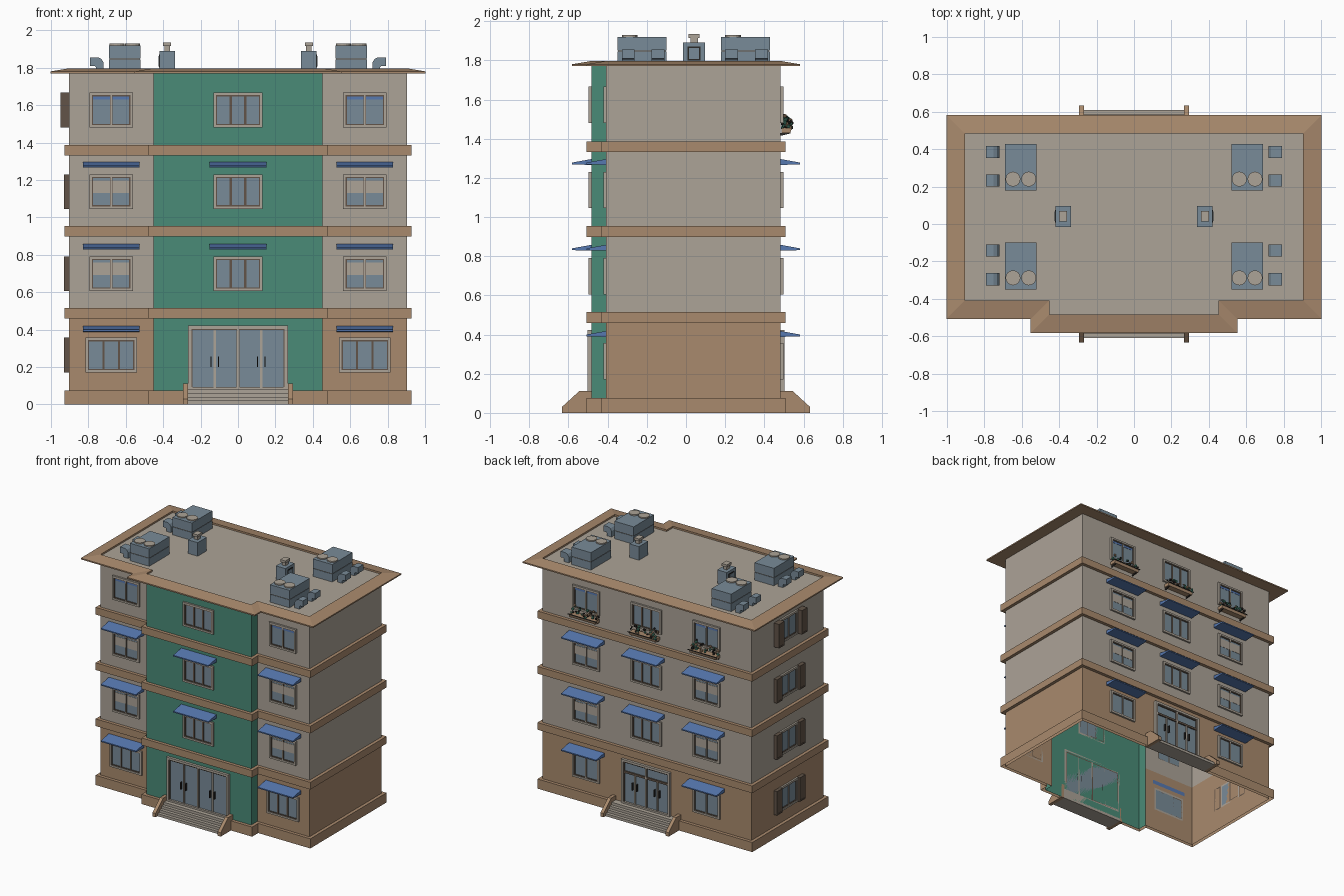
import bpy, bmesh, math, random
from mathutils import Matrix, Vector

if "Cube" in bpy.data.objects:
    bpy.data.objects.remove(bpy.data.objects["Cube"])
random.seed(4)

def srgb(r, g, b):
    return tuple(((c / 255 + 0.055) / 1.055) ** 2.4 if c > 10 else c / 3295 for c in (r, g, b)) + (1.0,)

MATS = {}
for n, c in {"beige": (172, 163, 151), "brown": (169, 138, 109), "green": (74, 139, 119),
             "awning_blue": (86, 120, 176), "blue_grey": (121, 139, 152),
             "dark_brown": (98, 84, 72), "near_black": (42, 40, 38)}.items():
    MATS[n] = bpy.data.materials.new(n)
    MATS[n].diffuse_color = srgb(*c)

# Wall frames: (u along wall, d outward, z up) -> world
FRONT, BACK, HALF_X, MAIN = -0.483, 0.483, 0.903, -0.408
def frame(u, d, o):
    m = Matrix.Identity(4)
    m.col[0][:3], m.col[1][:3], m.col[3][:3] = u, d, o
    return m
F_MID = frame((1, 0, 0), (0, -1, 0), (0, FRONT, 0))
F_SIDE = frame((1, 0, 0), (0, -1, 0), (0, MAIN, 0))
F_BACK = frame((-1, 0, 0), (0, 1, 0), (0, BACK, 0))
F_LEFT = frame((0, -1, 0), (-1, 0, 0), (-HALF_X, 0.03, 0))
ROOF_R = frame((0, 1, 0), (1, 0, 0), (0, 0, 0))
ROOF_L = frame((0, 1, 0), (-1, 0, 0), (0, 0, 0))

class Part:
    def __init__(self, name, m=None):
        self.name, self.m, self.bm, self.slots = name, m, bmesh.new(), []
    def slot(self, mat):
        if mat not in self.slots:
            self.slots.append(mat)
        return self.slots.index(mat)
    def prism(self, prof, u0, u1, mat):          # (d, z) profile extruded along u
        a, b = [[self.bm.verts.new(self.m @ Vector((u, d, z))) for d, z in prof] for u in (u0, u1)]
        n, s = len(prof), self.slot(mat)
        fs = [self.bm.faces.new(a), self.bm.faces.new(b[::-1])]
        fs += [self.bm.faces.new((a[i], b[i], b[(i + 1) % n], a[(i + 1) % n])) for i in range(n)]
        for f in fs:
            f.material_index = s
        bmesh.ops.recalc_face_normals(self.bm, faces=fs)
    def box(self, u0, u1, d0, d1, z0, z1, mat):
        self.prism([(d0, z0), (d1, z0), (d1, z1), (d0, z1)], u0, u1, mat)
    def border(self, u0, u1, z0, z1, t, d, mat):  # four bars around a rectangle
        self.box(u0, u0 + t, 0, d, z0, z1, mat)
        self.box(u1 - t, u1, 0, d, z0, z1, mat)
        self.box(u0 + t, u1 - t, 0, d, z0, z0 + t, mat)
        self.box(u0 + t, u1 - t, 0, d, z1 - t, z1, mat)
    def done(self):
        me = bpy.data.meshes.new(self.name)
        self.bm.to_mesh(me)
        self.bm.free()
        for s in self.slots:
            me.materials.append(MATS[s])
        ob = bpy.data.objects.new(self.name, me)
        bpy.context.collection.objects.link(ob)
        return ob

# T-shaped plan, grown outward by o; segments 0-2 of the list are the projecting bay
def outline(o):
    x, p = HALF_X + o, 0.453 + o
    return [(-p, MAIN - o), (-p, FRONT - o), (p, FRONT - o), (p, MAIN - o),
            (x, MAIN - o), (x, BACK + o), (-x, BACK + o), (-x, MAIN - o)]

def loft(name, rings, mat, bay=None, cap=False):
    p = Part(name)
    vs = [[p.bm.verts.new((x, y, z)) for x, y in outline(o)] for o, z in rings]
    for a, b in zip(vs, vs[1:]):
        for i in range(8):
            j = (i + 1) % 8
            f = p.bm.faces.new((a[i], a[j], b[j], b[i]))
            f.material_index = p.slot(bay if bay and i < 3 else mat)
    if cap:
        f = p.bm.faces.new(vs[-1])
        f.material_index = p.slot(cap)
    p.done()

# Walls, base, floor bands, eaves
loft("ground_walls", [(0, 0.0), (0, 0.49)], "brown", "green")
loft("upper_walls", [(0, 0.49), (0, 1.775)], "beige", "green")
loft("base_plinth", [(0.025, 0), (0.025, 0.075), (0, 0.075)], "brown")
for i, z in enumerate((0.46, 0.898, 1.331)):
    loft(f"floor_band_{i+1}", [(0, z), (0.025, z), (0.025, z + 0.056), (0, z + 0.056)], "brown")
loft("roof_eaves", [(0, 1.772), (0.1, 1.77), (0.1, 1.78), (0, 1.797), (0, 1.783)], "brown")
loft("roof_floor", [(0, 1.775), (0, 1.784)], "beige", cap="beige")

def window(name, m, u, z0, z1, w, panes, blind=None):
    p = Part(name, m)
    a, b, t = u - w / 2, u + w / 2, 0.014
    p.border(a, b, z0, z1, t, 0.014, "beige")
    a, b, z0, z1 = a + t, b - t, z0 + t, z1 - t
    p.box(a, b, 0, 0.003, z0, z1, "blue_grey")
    s = (b - a) / panes
    for i in range(panes):
        l, r = a + i * s, a + (i + 1) * s
        p.border(l, r, z0, z1, 0.006, 0.009, "dark_brown")
        if blind == "curtain":      # curtain covering the upper part of the pane
            p.box(l + .006, r - .006, .003, .005, z0 + .45 * (z1 - z0), z1 - .02, "beige")
        elif blind == "roller":     # short blue blind
            p.box(l + .006, r - .006, .003, .005, z1 - .022, z1 - .006, "awning_blue")
    if panes == 2:
        p.box(u - 0.005, u + 0.005, 0, 0.011, z0, z1, "beige")
    p.done()

def awning(name, m, u, z):
    p = Part(name, m)
    p.prism([(0, z), (0.1, z + 0.003), (0.1, z + 0.012), (0, z + 0.03)], u - 0.152, u + 0.152, "awning_blue")
    p.done()

# Front and back windows with awnings
LEVELS = [(0.17, 0.357), (0.605, 0.792), (1.045, 1.23), (1.48, 1.667)]
AWN = [0.388, 0.828, 1.266]
for k, (z0, z1) in enumerate(LEVELS):
    blind = (None, "curtain", "curtain", "roller")[k]
    for side, m, ux in (("front", F_SIDE, 0.678), ("back", F_BACK, 0.52)):
        for s in (-1, 1):
            tag = f"{side}_{'left' if s < 0 else 'right'}_{k+1}"
            wide = k == 0 and side == "front"
            window("window_" + tag, m, s * ux, z0, z1, 0.275 if wide else 0.232, 3 if wide else 2, blind)
            if k < 3:
                awning("awning_" + tag, m, s * ux, AWN[k])
    for side, m in (("front", F_MID), ("back", F_BACK)):
        if k:
            window(f"window_{side}_middle_{k+1}", m, 0, z0, z1, 0.262, 3)
            if k < 3:
                awning(f"awning_{side}_middle_{k+1}", m, 0, AWN[k])
    # Left side window with shutters
    window(f"window_left_side_{k+1}", F_LEFT, 0, z0, z1, 0.21, 2)
    p = Part(f"shutters_{k+1}", F_LEFT)
    for s in (-1, 1):
        l, r = sorted((s * 0.108, s * 0.175))
        d = 0.042 if k == 3 else 0.025
        p.box(l, r, d - 0.012, d, z0, z1, "dark_brown")
        p.border(l, r, z0, z1, 0.01, d + 0.003, "dark_brown")
    p.done()

# Doors
def door(name, m, hw, pairs, transom=None):
    p = Part(name, m)
    p.border(-hw, hw, 0.075, 0.422, 0.018, 0.02, "beige")
    a, z0, z1 = hw - 0.018, 0.08, 0.404
    p.box(-a, a, 0, 0.004, z0, z1, "blue_grey")
    w = 2 * a / pairs
    for i in range(pairs):
        l = -a + i * w
        c = l + w / 2
        p.border(l, l + w, z0, z1, 0.007, 0.012, "dark_brown")
        p.box(c - 0.006, c + 0.006, 0, 0.012, z0, transom or z1, "beige")
        for s in (-1, 1):
            p.box(c + s * 0.02 - 0.003, c + s * 0.02 + 0.003, 0, 0.02, 0.2, 0.255, "near_black")
    p.box(-0.006, 0.006, 0, 0.016, z0, z1, "beige")
    if transom:
        p.box(-a, a, 0, 0.014, transom - 0.008, transom + 0.008, "dark_brown")
    p.done()
door("front_door", F_MID, 0.267, 2)
door("back_door", F_BACK, 0.21, 2, 0.325)

# Entrance steps with sloped side walls
for side, m in (("front", F_MID), ("back", F_BACK)):
    p = Part(side + "_steps", m)
    prof = [(0, 0)]
    for i in range(4):
        prof += [(0.127 - i * 0.025, i * 0.02), (0.127 - i * 0.025, (i + 1) * 0.02)]
    p.prism(prof + [(0, 0.08)], -0.27, 0.27, "beige")
    for s in (-1, 1):
        l, r = sorted((s * 0.268, s * 0.295))
        p.prism([(0, 0), (0.151, 0), (0.151, 0.03), (0.06, 0.113), (0, 0.113)], l, r, "brown")
    p.done()

# Flower boxes under the top back windows
for i, u in enumerate((-0.52, 0, 0.52)):
    p = Part(f"flower_box_{i+1}", F_BACK)
    p.prism([(0.005, 1.43), (0.05, 1.43), (0.058, 1.455), (0.005, 1.455)], u - 0.115, u + 0.115, "brown")
    p.box(u - 0.125, u + 0.125, 0.056, 0.06, 1.45, 1.456, "near_black")
    for s in (-0.1, 0.1):
        p.prism([(0, 1.415), (0.05, 1.427), (0.05, 1.43), (0, 1.43)], u + s - 0.003, u + s + 0.003, "near_black")
    for j in range(34):
        d = random.uniform(0.012, 0.055)
        z = 1.455 + random.random() * (0.07 - 0.8 * (d - 0.012))
        at = F_BACK @ Vector((u + random.uniform(-0.115, 0.115), d, z))
        g = bmesh.ops.create_icosphere(p.bm, subdivisions=1, radius=random.uniform(0.007, 0.013),
                                       matrix=Matrix.Translation(at))
        s = p.slot(("green", "brown", "near_black")[j % 3])
        for f in {f for v in g["verts"] for f in v.link_faces}:
            f.material_index = s
    p.done()

# Rooftop equipment, mirrored left and right
DUCT = [(.72, 1.78), (.72, 1.83), (.732, 1.848), (.75, 1.856), (.79, 1.856),
        (.79, 1.81), (.766, 1.81), (.76, 1.803), (.76, 1.78)]
for tag, m in (("left", ROOF_L), ("right", ROOF_R)):
    for k, y in enumerate((-0.35, 0.178)):
        p = Part(f"cooling_unit_{tag}_{k+1}", m)
        p.box(y, y + 0.25, 0.522, 0.69, 1.78, 1.845, "blue_grey")
        p.box(y + 0.003, y + 0.247, 0.525, 0.687, 1.845, 1.85, "dark_brown")
        p.box(y, y + 0.25, 0.522, 0.69, 1.85, 1.92, "blue_grey")
        for x in (0.563, 0.647):
            ring = [(x + 0.04 * math.cos(a * math.pi / 8), y + 0.062 + 0.04 * math.sin(a * math.pi / 8)) for a in range(16)]
            lo, hi = [[p.bm.verts.new(m @ Vector((v, d, z))) for d, v in ring] for z in (1.919, 1.929)]
            fs = [p.bm.faces.new(hi)] + [p.bm.faces.new((lo[i], lo[i - 1], hi[i - 1], hi[i])) for i in range(16)]
            for f in fs:
                f.material_index = p.slot("beige")
            bmesh.ops.recalc_face_normals(p.bm, faces=fs)
            if fs[0].normal.z < 0:
                bmesh.ops.reverse_faces(p.bm, faces=fs)
        p.done()
        p = Part(f"vent_elbows_{tag}_{k+1}", m)
        for o in (0.022, 0.175):
            p.prism(DUCT, y + o, y + o + 0.065, "blue_grey")
        p.done()
    p = Part(f"roof_vent_{tag}", m)
    p.box(-0.015, 0.097, 0.338, 0.42, 1.78, 1.89, "blue_grey")
    p.box(0.008, 0.074, 0.42, 0.423, 1.80, 1.87, "near_black")
    p.box(0.015, 0.067, 0.423, 0.425, 1.807, 1.863, "blue_grey")
    p.box(0.022, 0.06, 0.364, 0.394, 1.89, 1.915, "beige")
    p.box(0.013, 0.069, 0.357, 0.401, 1.915, 1.934, "beige")
    p.done()

for m in bpy.data.materials:
    if m.users and not m.is_grease_pencil:
        m.use_nodes = True
        m.node_tree.nodes["Principled BSDF"].inputs["Base Color"].default_value = m.diffuse_color
